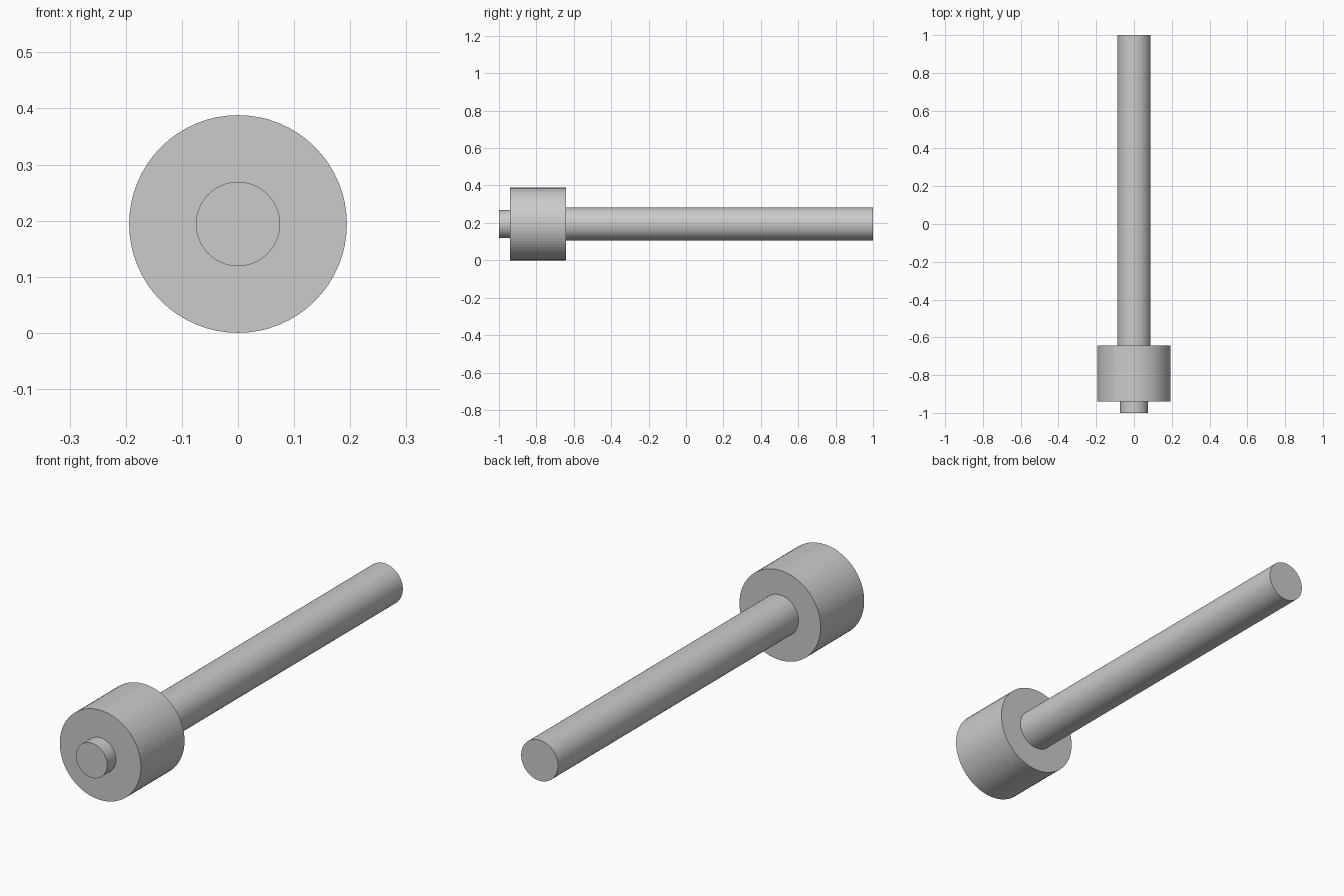
import bpy, bmesh
from math import tau, cos, sin

if "Cube" in bpy.data.objects:
    bpy.data.objects.remove(bpy.data.objects["Cube"])

SIDES = 64
AXIS_Z = 0.194


def turned_solid(name, profile):
    """Revolve (y, radius) steps about the horizontal axis and cap both ends."""
    bm = bmesh.new()
    rings = []
    for y, r in profile:
        rings.append([bm.verts.new((r * cos(tau * i / SIDES), y,
                                    AXIS_Z + r * sin(tau * i / SIDES)))
                      for i in range(SIDES)])
    for a, b in zip(rings, rings[1:]):
        for i in range(SIDES):
            j = (i + 1) % SIDES
            bm.faces.new((a[i], a[j], b[j], b[i]))
    bm.faces.new(rings[0])
    bm.faces.new(rings[-1])
    bmesh.ops.recalc_face_normals(bm, faces=bm.faces)
    mesh = bpy.data.meshes.new(name)
    bm.to_mesh(mesh)
    bm.free()
    obj = bpy.data.objects.new(name, mesh)
    bpy.context.collection.objects.link(obj)
    return obj


# One turned piece: front stub, wide collar, long shaft
turned_solid("stepped_shaft", [
    (-1.0, 0.075), (-0.94, 0.075),
    (-0.94, 0.194), (-0.642, 0.194),
    (-0.642, 0.088), (1.0, 0.088),
])
